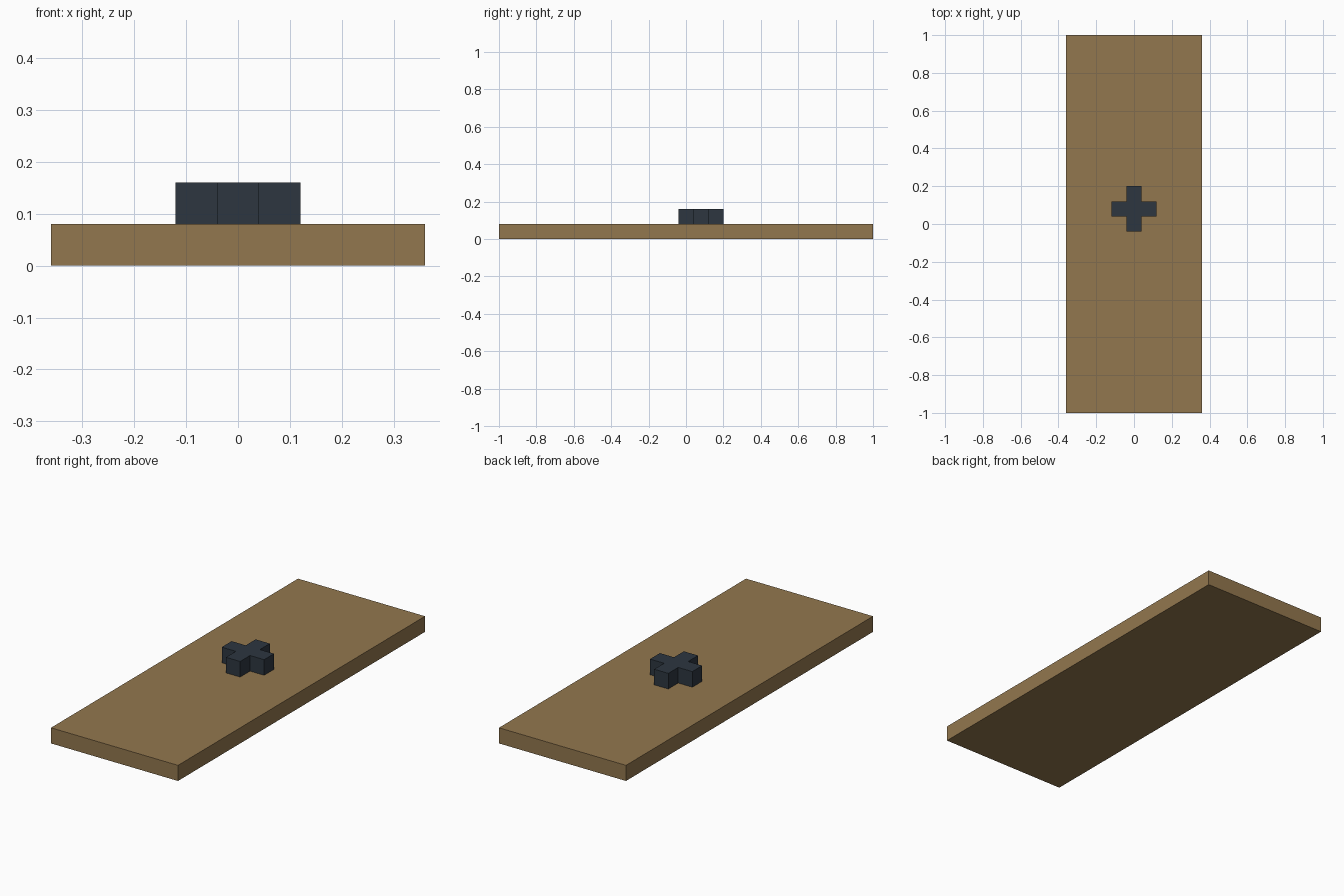
import bpy
import bmesh

cube = bpy.data.objects.get("Cube")
if cube:
    bpy.data.objects.remove(cube, do_unlink=True)


def make_material(name, rgb):
    mat = bpy.data.materials.new(name)
    mat.use_nodes = True
    color = (*rgb, 1.0)
    mat.diffuse_color = color
    mat.node_tree.nodes["Principled BSDF"].inputs["Base Color"].default_value = color
    return mat


def extrude_outline(name, outline, bottom, height, mat):
    """Make a flat-sided solid from a counter-clockwise outline."""
    bm = bmesh.new()
    base = bm.faces.new([bm.verts.new((x, y, bottom)) for x, y in outline])
    result = bmesh.ops.extrude_face_region(bm, geom=[base], use_keep_orig=True)
    top = [v for v in result["geom"] if isinstance(v, bmesh.types.BMVert)]
    bmesh.ops.translate(bm, verts=top, vec=(0, 0, height))
    bmesh.ops.recalc_face_normals(bm, faces=bm.faces)
    mesh = bpy.data.meshes.new(name)
    bm.to_mesh(mesh)
    bm.free()
    mesh.materials.append(mat)
    obj = bpy.data.objects.new(name, mesh)
    bpy.context.collection.objects.link(obj)
    return obj


wood = make_material("wood_brown", (0.29, 0.185, 0.077))
slate = make_material("dark_slate", (0.026, 0.037, 0.051))

THICKNESS = 0.08

# Long flat board
half_x, half_y = 0.36, 1.0
board = [(-half_x, -half_y), (half_x, -half_y), (half_x, half_y), (-half_x, half_y)]
extrude_outline("board", board, 0, THICKNESS, wood)

# Plus-shaped block: one arm's three corners turned through four quarters
reach, half_width, center_y = 0.12, 0.04, 0.08
arm = [(reach, -half_width), (reach, half_width), (half_width, half_width)]
cross = []
for quarter in range(4):
    cross += [(x, y + center_y) for x, y in arm]
    arm = [(-y, x) for x, y in arm]
extrude_outline("cross_block", cross, THICKNESS, THICKNESS, slate)
